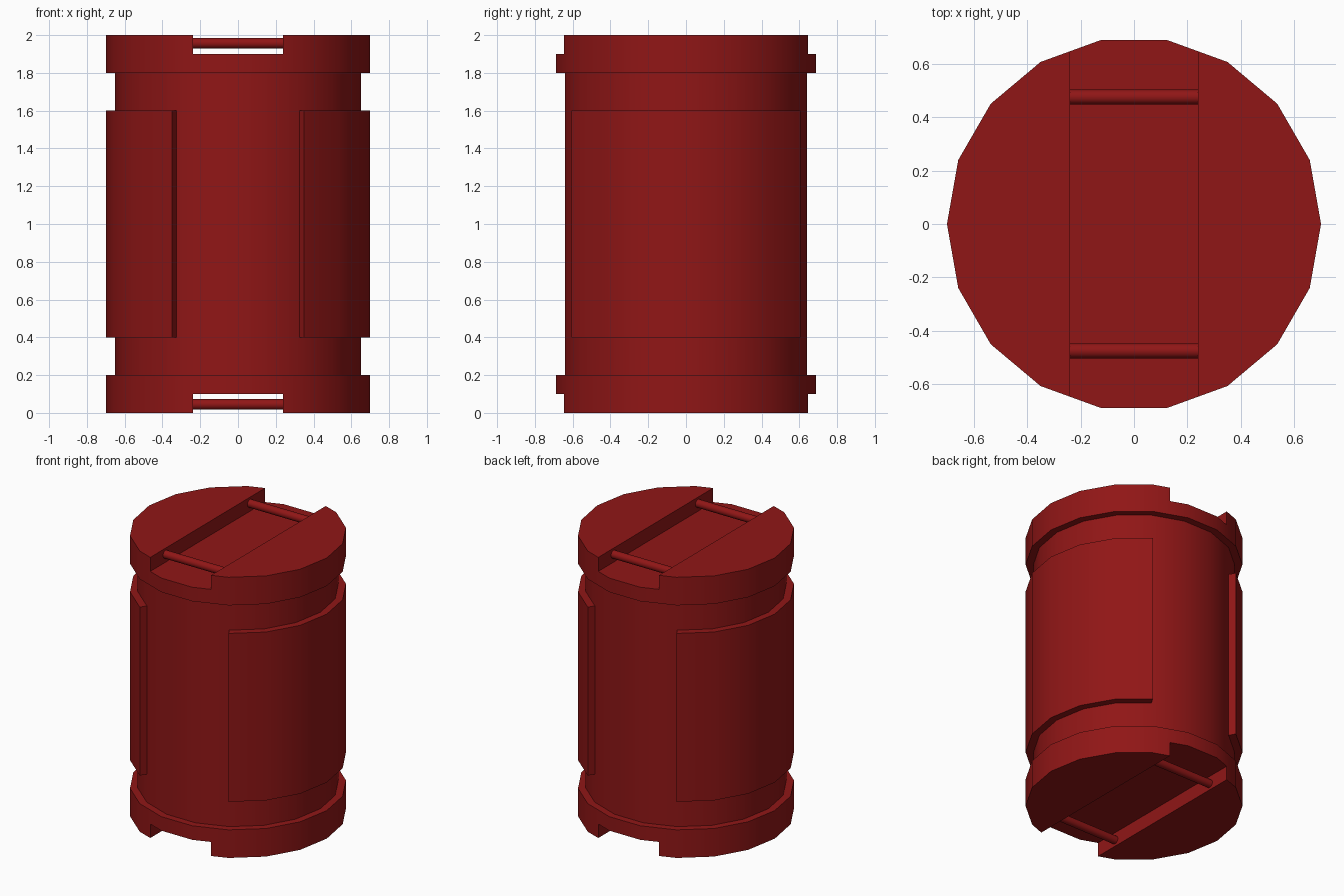
import bpy, bmesh, math

if "Cube" in bpy.data.objects:
    bpy.data.objects.remove(bpy.data.objects["Cube"])

SIDES = 18
red = bpy.data.materials.new("dark_red")
red.diffuse_color = (0.28, 0.008, 0.008, 1)
red.use_nodes = True
red.node_tree.nodes["Principled BSDF"].inputs["Base Color"].default_value = red.diffuse_color


def finish(ob):
    """Give a part its colour and angle-limited smooth shading."""
    ob.data.materials.clear()
    ob.data.materials.append(red)
    bpy.ops.object.select_all(action='DESELECT')
    ob.select_set(True)
    bpy.context.view_layer.objects.active = ob
    bpy.ops.object.shade_smooth_by_angle(angle=math.radians(30))


def ring_point(radius, step):
    a = math.tau * step / SIDES
    return radius * math.cos(a), radius * math.sin(a)


def prism(name, outline, z0, z1):
    """Extrude a flat outline from z0 up to z1."""
    bm = bmesh.new()
    face = bm.faces.new([bm.verts.new((x, y, z0)) for x, y in outline])
    top = bmesh.ops.extrude_face_region(bm, geom=[face])["geom"]
    moved = [v for v in top if isinstance(v, bmesh.types.BMVert)]
    bmesh.ops.translate(bm, vec=(0, 0, z1 - z0), verts=moved)
    bmesh.ops.recalc_face_normals(bm, faces=bm.faces)
    me = bpy.data.meshes.new(name)
    bm.to_mesh(me)
    bm.free()
    ob = bpy.data.objects.new(name, me)
    bpy.context.collection.objects.link(ob)
    return ob


def circle(radius):
    return [ring_point(radius, i) for i in range(SIDES)]


# Barrel body
finish(prism("body", circle(0.65), 0.2, 1.8))

# Raised side panels, each wrapping six facets
for name, start in (("right_panel", -3), ("left_panel", 6)):
    steps = range(start, start + 7)
    outline = [ring_point(0.7, s) for s in steps]
    outline += [ring_point(0.65, s) for s in reversed(steps)]
    finish(prism(name, outline, 0.4, 1.6))

# End caps with a slot cut across, and two handle bars in each slot
for end, z0, slot_z, bar_z in (("bottom", 0.0, 0.0, 0.045), ("top", 1.8, 2.0, 1.957)):
    cap = prism(end + "_cap", circle(0.7), z0, z0 + 0.2)
    w = 0.239
    cutter = prism("slot_cutter", [(-w, -1), (w, -1), (w, 1), (-w, 1)],
                   slot_z - 0.1, slot_z + 0.1)
    cutter.hide_render = True
    mod = cap.modifiers.new("slot", 'BOOLEAN')
    mod.operation = 'DIFFERENCE'
    mod.solver = 'EXACT'
    mod.object = cutter
    bpy.context.view_layer.objects.active = cap
    bpy.ops.object.modifier_apply(modifier=mod.name)
    bpy.data.objects.remove(cutter)
    finish(cap)

    for side, y in (("front", -0.475), ("back", 0.475)):
        bpy.ops.mesh.primitive_cylinder_add(
            vertices=SIDES, radius=0.028, depth=2 * w,
            location=(0, y, bar_z), rotation=(0, math.pi / 2, 0))
        bar = bpy.context.object
        bar.name = f"{end}_{side}_bar"
        finish(bar)
